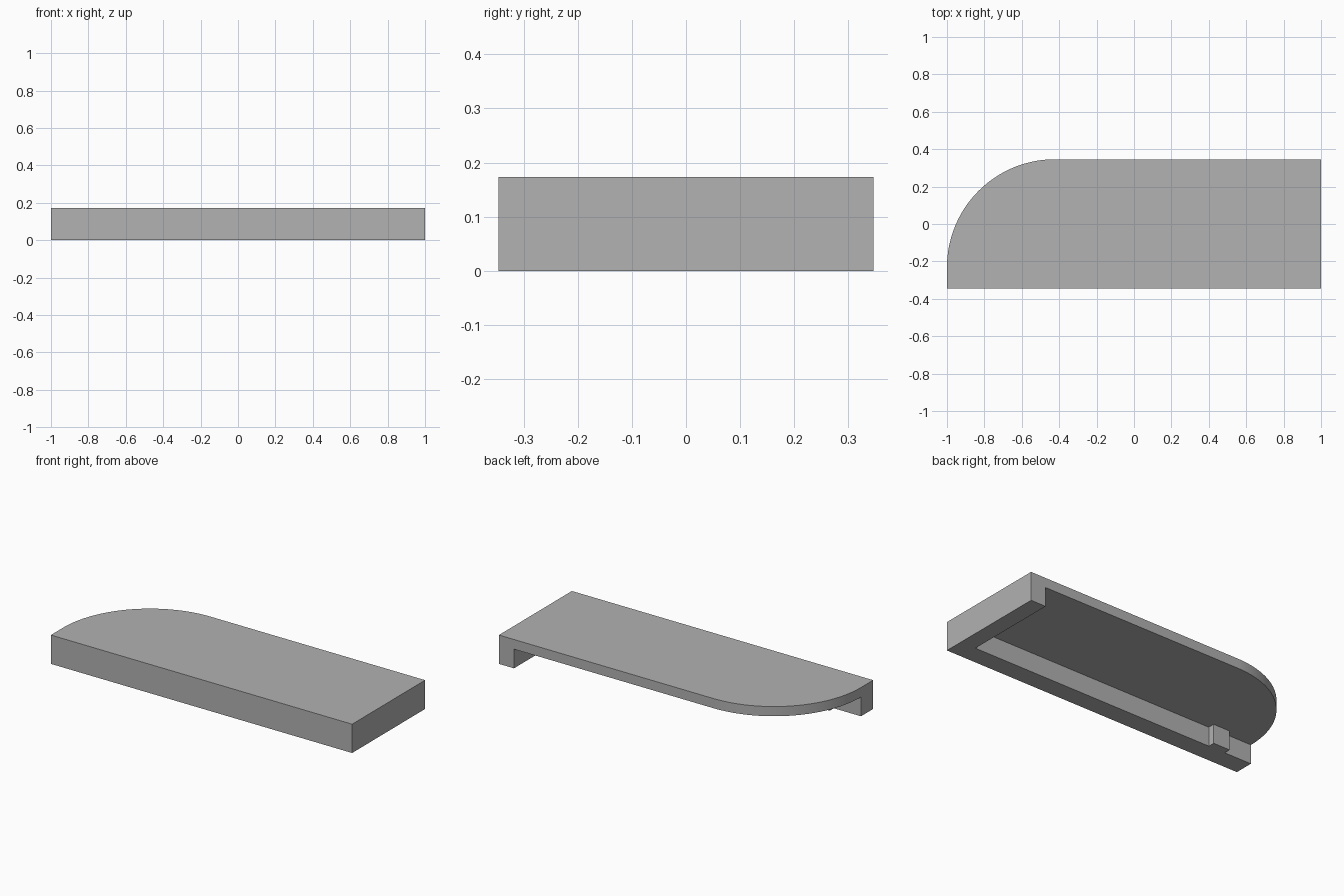
import bpy, bmesh
from math import cos, sin, pi

cube = bpy.data.objects.get("Cube")
if cube:
    bpy.data.objects.remove(cube, do_unlink=True)

grey = bpy.data.materials.new("plain grey")
grey.use_nodes = True
colour = (0.445, 0.445, 0.445, 1)
grey.diffuse_color = colour
grey.node_tree.nodes["Principled BSDF"].inputs["Base Color"].default_value = colour


def prism(name, outline, bottom, top):
    """Extrude a flat outline between two heights."""
    bm = bmesh.new()
    face = bm.faces.new([bm.verts.new((x, y, bottom)) for x, y in outline])
    grown = bmesh.ops.extrude_face_region(bm, geom=[face])["geom"]
    verts = [v for v in grown if isinstance(v, bmesh.types.BMVert)]
    bmesh.ops.translate(bm, verts=verts, vec=(0, 0, top - bottom))
    bmesh.ops.recalc_face_normals(bm, faces=bm.faces)
    mesh = bpy.data.meshes.new(name)
    bm.to_mesh(mesh)
    bm.free()
    mesh.materials.append(grey)
    obj = bpy.data.objects.new(name, mesh)
    bpy.context.collection.objects.link(obj)
    return obj


W, D = 1.0, 0.346            # half width, half depth
TOP, UNDER = 0.173, 0.115    # top and underside of the panel
RAIL_X, RAIL_Y = 0.1, 0.115  # rail thicknesses
R = 2 * D - RAIL_Y           # rounded corner radius

# Top panel with one rounded back corner
steps = 48
arc = [(-W + R - R * sin(a), D - R + R * cos(a))
       for a in (pi / 2 * i / steps for i in range(steps + 1))]
panel = prism("top_panel", [(-W, -D), (W, -D), (W, D)] + arc, UNDER, TOP)
bpy.context.view_layer.objects.active = panel
panel.select_set(True)
bpy.ops.object.shade_smooth_by_angle()

# L-shaped rail along the front and left end, with a small block on its inner face
inner = -D + RAIL_Y
bump = inner + 0.04
prism("support_rail", [
    (-W, -D), (W, -D), (W, D), (W - RAIL_X, D), (W - RAIL_X, inner),
    (-0.71, inner), (-0.71, bump), (-0.82, bump), (-0.82, inner), (-W, inner),
], 0, UNDER)
